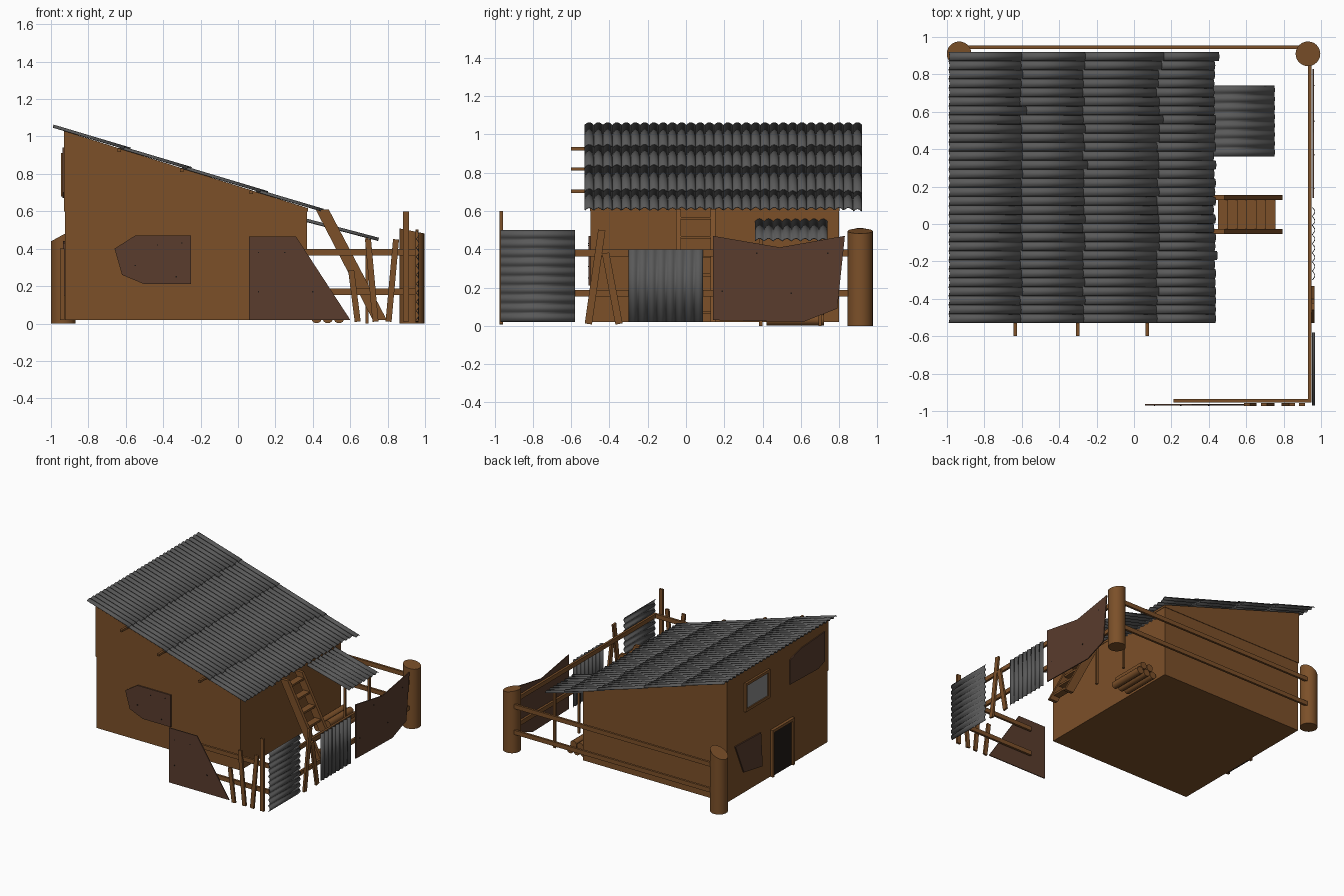
import bpy, bmesh, math, random
from mathutils import Vector as V

if "Cube" in bpy.data.objects:
    bpy.data.objects.remove(bpy.data.objects["Cube"])

random.seed(4)
X, Y, Z = V((1, 0, 0)), V((0, 1, 0)), V((0, 0, 1))


def material(name, rgb):
    m = bpy.data.materials.new(name)
    m.diffuse_color = (*rgb, 1)
    m.use_nodes = True
    m.node_tree.nodes["Principled BSDF"].inputs["Base Color"].default_value = m.diffuse_color
    return m


WOOD = material("wood", (0.2, 0.08, 0.022))
PATCH = material("dark_wood", (0.1, 0.045, 0.026))
TIN = material("tin", (0.1, 0.1, 0.1))
BLACK = material("dark_opening", (0.015, 0.01, 0.008))
GLASS = material("window_pane", (0.25, 0.25, 0.25))


def finish(name, bm, mat):
    bmesh.ops.recalc_face_normals(bm, faces=bm.faces)
    me = bpy.data.meshes.new(name)
    bm.to_mesh(me)
    bm.free()
    ob = bpy.data.objects.new(name, me)
    bpy.context.collection.objects.link(ob)
    me.materials.append(mat)
    return ob


def prism(name, pts, origin, u, v, depth, mat):
    """Outline in the u/v plane, extruded along the vector depth."""
    bm = bmesh.new()
    f = bm.faces.new([bm.verts.new(origin + u * a + v * b) for a, b in pts])
    ext = bmesh.ops.extrude_face_region(bm, geom=[f])["geom"]
    bmesh.ops.translate(bm, vec=depth, verts=[e for e in ext if isinstance(e, bmesh.types.BMVert)])
    return finish(name, bm, mat)


def beam(name, a, b, width, thick, side, mat=WOOD):
    """Rectangular bar from a to b; thick is measured along side."""
    a, b = V(a), V(b)
    w = (b - a).normalized().cross(side).normalized() * width / 2
    t = side * thick / 2
    pts = [(-1, -1), (1, -1), (1, 1), (-1, 1)]
    return prism(name, pts, a, w, t, b - a, mat)


def cylinder(name, a, b, r, slope=0, sides=24):
    """Round log; slope tilts the top cut along x."""
    a, b = V(a), V(b)
    d = b - a
    u = d.orthogonal().normalized() if abs(d.x) + abs(d.y) > 0.001 else X
    w = d.normalized().cross(u)
    bm = bmesh.new()
    rings = []
    for c, k in ((a, 0), (b, slope)):
        rings.append([])
        for i in range(sides):
            t = 2 * math.pi * i / sides
            p = c + u * r * math.cos(t) + w * r * math.sin(t)
            rings[-1].append(bm.verts.new(p + Z * k * (p.x - c.x)))
    for i in range(sides):
        j = (i + 1) % sides
        bm.faces.new((rings[0][i], rings[0][j], rings[1][j], rings[1][i])).smooth = True
    for ring in rings:
        bm.faces.new(ring)
    return finish(name, bm, WOOD)


def corrugated(name, origin, along, across, ribs, normal, amp=0.014, jitter=0):
    """Ribbed sheet: scalloped ribs run in the along direction."""
    bm = bmesh.new()
    o, along, across, normal = V(origin), V(along), V(across), V(normal).normalized()
    steps = 6
    for r in range(ribs):
        end = 1 + random.uniform(-jitter, jitter) + (jitter * 3 if jitter and random.random() < 0.05 else 0)
        row = []
        for i in range(steps + 1):
            p = o + across * ((r + i / steps) / ribs) + normal * amp * math.sin(math.pi * i / steps)
            row.append((bm.verts.new(p), bm.verts.new(p + along * end)))
        for (a, b), (c, d) in zip(row, row[1:]):
            bm.faces.new((a, b, d, c)).smooth = True
    if not jitter:
        bmesh.ops.remove_doubles(bm, verts=bm.verts, dist=1e-5)
    ob = finish(name, bm, TIN)
    mod = ob.modifiers.new("thickness", "SOLIDIFY")
    mod.thickness = 0.004
    return ob


def nails(name, pts, origin, u, v, out):
    for a, b in pts:
        p = origin + u * a + v * b
        beam(name, p, p + out * 0.006, 0.007, 0.007, Z, BLACK)


# house body: lower walls and sloping upper walls
prism("lower_walls", [(-0.926, 0.02), (0.37, 0.02), (0.37, 0.61), (-0.926, 0.61)],
      Y * -0.498, X, Z, Y * 1.296, WOOD)
prism("upper_walls", [(-0.93, 0.6), (0.373, 0.6), (0.373, 0.617), (-0.93, 1.03)],
      Y * -0.502, X, Z, Y * 1.304, WOOD)

# roof: four overlapping rows of ribbed tin
def roof_z(x):
    return 1.05 - 0.317 * (x + 0.99)

edges = [-0.99, -0.605, -0.27, 0.125, 0.43]
for i in range(4):
    x0, x1 = edges[i] - (0.03 if i else 0), edges[i + 1]
    a = V((x0, -0.53, roof_z(x0)))
    b = V((x1, -0.53, roof_z(x1) + 0.007))
    corrugated("roof_row", a, b - a, (0, 1.45, 0), 30, (0.3, 0, 1), 0.014, 0.02)

# roof purlins sticking out at the front
for x in (-0.635, -0.3, 0.07):
    z = roof_z(x) - 0.012
    beam("purlin", (x, -0.6, z), (x, 0.8, z), 0.018, 0.018, Z)

# porch roof, posts and log pile
corrugated("porch_roof", (0.36, 0.36, 0.548), (0.39, 0, -0.103), (0, 0.38, 0), 8, (0.26, 0, 1))
for y in (0.39, 0.70):
    beam("porch_post", (0.69, y, 0), (0.69, y, 0.46), 0.018, 0.018, Y)
for x, z in ((0.42, 0.03), (0.48, 0.03), (0.54, 0.03), (0.45, 0.082), (0.51, 0.082)):
    cylinder("log", (x, 0.42, z), (x, 0.72, z), 0.029, sides=12)

# ladder
for y in (-0.04, 0.142):
    prism("ladder_rail", [(0.415, 0.61), (0.485, 0.61), (0.795, 0.02), (0.72, 0.02)],
          Y * (y - 0.013), X, Z, Y * 0.026, WOOD)
for i in range(6):
    t = (i + 0.5) / 6
    x, z = 0.45 + 0.305 * t, 0.61 - 0.59 * t
    beam("ladder_step", (x, -0.03, z), (x, 0.135, z), 0.055, 0.016, Z)

# corner posts with sawn tops
cylinder("corner_post_left", (-0.935, 0.91, 0), (-0.935, 0.91, 0.475), 0.066, 0.55)
cylinder("corner_post_right", (0.93, 0.91, 0), (0.93, 0.91, 0.495), 0.066, -0.2)

# fence rails
for z in (0.38, 0.17):
    beam("back_rail", (-0.93, 0.945, z), (0.93, 0.945, z), 0.035, 0.018, Y)
    beam("right_rail", (0.94, -0.95, z), (0.94, 0.9, z), 0.035, 0.018, X)
    beam("front_rail", (0.21, -0.945, z), (0.948, -0.945, z), 0.035, 0.018, Y)

# front fence planks and panel
for x0, x1, z1 in ((0.64, 0.605, 0.285), (0.735, 0.695, 0.45), (0.805, 0.845, 0.45), (0.897, 0.897, 0.6)):
    beam("front_plank", (x0, -0.965, 0.01), (x1, -0.965, z1), 0.032, 0.016, Y)
prism("front_panel", [(0.06, 0.02), (0.6, 0.02), (0.31, 0.465), (0.06, 0.465)],
      Y * -0.97, X, Z, Y * 0.007, PATCH)
nails("nail", [(0.11, 0.17), (0.4, 0.17), (0.11, 0.38), (0.25, 0.38)], Y * -0.968, X, Z, -Y)

# right fence sheets, planks and panel
corrugated("fence_sheet_flat", (0.955, -0.97, 0.02), (0, 0.39, 0), (0, 0, 0.48), 10, (1, 0, 0))
corrugated("fence_sheet_upright", (0.955, -0.3, 0.02), (0, 0, 0.38), (0, 0.39, 0), 8, (1, 0, 0))
for y0, y1, z1 in ((-0.51, -0.44, 0.5), (-0.35, -0.42, 0.38)):
    beam("right_plank", (0.957, y0, 0.01), (0.957, y1, z1), 0.038, 0.016, X)
prism("right_panel", [(0.14, 0.03), (0.61, 0.02), (0.79, 0.09), (0.83, 0.47), (0.49, 0.41), (0.14, 0.47)],
      X * 0.955, Y, Z, X * 0.008, PATCH)
nails("nail", [(0.19, 0.18), (0.37, 0.38), (0.55, 0.17), (0.74, 0.38)], X * 0.96, Y, Z, X)

# wall patches
prism("front_patch", [(-0.66, 0.4), (-0.55, 0.47), (-0.25, 0.47), (-0.25, 0.21), (-0.5, 0.21), (-0.62, 0.26)],
      Y * -0.508, X, Z, Y * 0.015, PATCH)
nails("nail", [(-0.43, 0.42), (-0.3, 0.43), (-0.55, 0.31), (-0.33, 0.25)], Y * -0.506, X, Z, -Y)
prism("left_patch_low", [(0.7, 0.44), (0.37, 0.43), (0.35, 0.15), (0.59, 0.19)],
      X * -0.936, Y, Z, X * 0.015, PATCH)
prism("left_patch_high", [(0.0, 0.88), (-0.14, 0.92), (-0.45, 0.94), (-0.45, 0.7), (-0.36, 0.67), (0.0, 0.68)],
      X * -0.938, Y, Z, X * 0.015, PATCH)

# door and window on the left wall
def opening(name, y0, y1, z0, z1, x, fill, sill):
    beam(name + "_fill", (-0.932, (y0 + y1) / 2, z0), (-0.932, (y0 + y1) / 2, z1), y1 - y0, 0.01, X, fill)
    for y in (y0, y1):
        beam(name + "_jamb", (x, y, z0), (x, y, z1), 0.022, 0.024, X)
    for z in ((z0, z1) if sill else (z1,)):
        beam(name + "_head", (x, y0 - 0.011, z), (x, y1 + 0.011, z), 0.022, 0.024, X)

opening("door", -0.03, 0.23, 0.02, 0.39, -0.94, BLACK, False)
opening("window", 0.28, 0.57, 0.69, 0.9, -0.935, GLASS, True)
